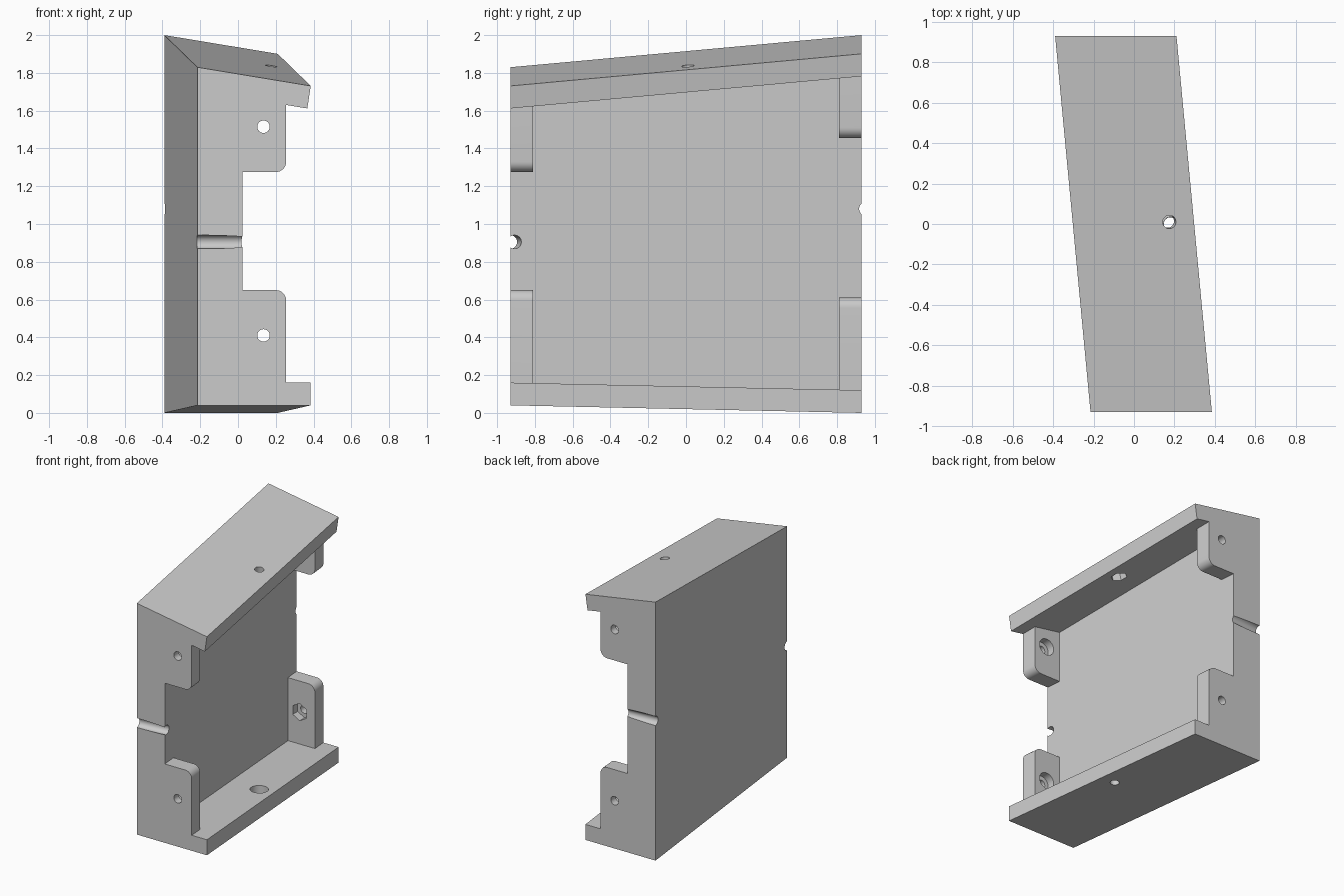
import bpy, bmesh
from math import sin, cos, pi
from mathutils import Vector, Matrix

if "Cube" in bpy.data.objects:
    bpy.data.objects.remove(bpy.data.objects["Cube"])

END = 0.93       # half length along y
LUG_IN = 0.81    # inner face of the corner lugs


def left(y):
    return -0.3025 - 0.0941 * y


def top(x, y):
    return 1.865 - 0.165 * x + 0.0759 * y


def bottom(y):
    return 0.02 - 0.0215 * y


def finish(bm, name):
    bmesh.ops.recalc_face_normals(bm, faces=bm.faces)
    mesh = bpy.data.meshes.new(name)
    bm.to_mesh(mesh)
    bm.free()
    obj = bpy.data.objects.new(name, mesh)
    bpy.context.collection.objects.link(obj)
    return obj


def loft(name, profile, y0, y1):
    """Join the x-z profile at y0 to the profile at y1."""
    bm = bmesh.new()
    a, b = [[bm.verts.new((x, y, z)) for x, z in profile(y)] for y in (y0, y1)]
    bm.faces.new(a)
    bm.faces.new(b[::-1])
    for i in range(len(a)):
        j = (i + 1) % len(a)
        bm.faces.new((a[i], b[i], b[j], a[j]))
    return finish(bm, name)


def rod(name, centre, direction, radius, length, sides=32):
    bm = bmesh.new()
    turn = Vector(direction).to_track_quat('Z', 'Y').to_matrix().to_4x4()
    bmesh.ops.create_cone(bm, cap_ends=True, segments=sides, radius1=radius,
                          radius2=radius, depth=length,
                          matrix=Matrix.Translation(centre) @ turn)
    return finish(bm, name)


def combine(target, other, operation):
    mod = target.modifiers.new(operation.lower(), 'BOOLEAN')
    mod.operation, mod.solver, mod.object = operation, 'EXACT', other
    bpy.context.view_layer.objects.active = target
    bpy.ops.object.modifier_apply(modifier=mod.name)
    bpy.data.objects.remove(other, do_unlink=True)


# Wall with top and bottom plates: a slanted C-shaped channel
def channel(y):
    l, b = left(y), bottom(y)
    wall, rim, lip = l + 0.24, l + 0.60, l + 0.582
    return [(l, b), (rim, b), (rim, b + 0.12), (wall, b + 0.12),
            (wall, top(wall, y) - 0.122), (lip, top(lip, y) - 0.122),
            (rim, top(rim, y)), (l, top(l, y))]


case = loft("half_case", channel, -END, END)


# Corner lugs, each with one rounded corner
def lug_profile(edge, upper):
    def profile(y, r=0.055):
        x0, x1 = left(y) + 0.12, left(y) + 0.47
        s = 1 if upper else -1
        arc = [(x1 - r + r * sin(t), edge + s * r * (1 - cos(t)))
               for t in (i * pi / 16 for i in range(9))]
        ends = [top(x, y) - 0.06 if upper else bottom(y) + 0.06 for x in (x1, x0)]
        return [(x0, edge)] + arc + [(x1, ends[0]), (x0, ends[1])]
    return profile


lugs = [(-1, 1.275, True), (-1, 0.65, False), (1, 1.455, True), (1, 0.61, False)]
for side, edge, upper in lugs:
    combine(case, loft("lug", lug_profile(edge, upper), side * LUG_IN, side * END), 'UNION')

# Screw holes through the lugs: round recesses in front, hexagonal ones at the back
for side, edge, upper in lugs:
    x = left(side * END) + 0.35
    z = edge + (0.24 if upper else -0.24)
    combine(case, rod("hole", (x, side * 0.87, z), (0, 1, 0), 0.033, 0.3), 'DIFFERENCE')
    radius, sides = (0.065, 32) if side < 0 else (0.067, 6)
    combine(case, rod("recess", (x, side * 0.82, z), (0, 1, 0), radius, 0.10, sides), 'DIFFERENCE')

# Top plate hole with a hexagonal recess below, bottom plate hole with a round one above
top_axis = Vector((0.165, -0.0759, 1)).normalized()
low_axis = Vector((0, 0.0215, 1)).normalized()
top_point = Vector((0.175, 0.01, top(0.175, 0.01)))
low_point = Vector((0.18, 0.0, bottom(0)))
for point, axis, sides, radius in ((top_point, -top_axis, 6, 0.06),
                                   (low_point, low_axis, 32, 0.065)):
    combine(case, rod("hole", point + axis * 0.06, axis, 0.033, 0.3), 'DIFFERENCE')
    combine(case, rod("recess", point + axis * 0.11, axis, radius, 0.10, sides), 'DIFFERENCE')

# Half-round grooves across both ends of the wall, square to its outer face
for y, z in ((-END, 0.905), (END, 1.08)):
    axis = Vector((1, 0.0941, 0)).normalized()
    centre = Vector((left(y), y, z)) + axis * 0.12
    combine(case, rod("groove", centre, axis, 0.036, 0.5), 'DIFFERENCE')

# Smooth round surfaces, crisp edges
bpy.ops.object.select_all(action='DESELECT')
case.select_set(True)
bpy.context.view_layer.objects.active = case
bpy.ops.object.shade_smooth_by_angle(angle=pi / 6)
